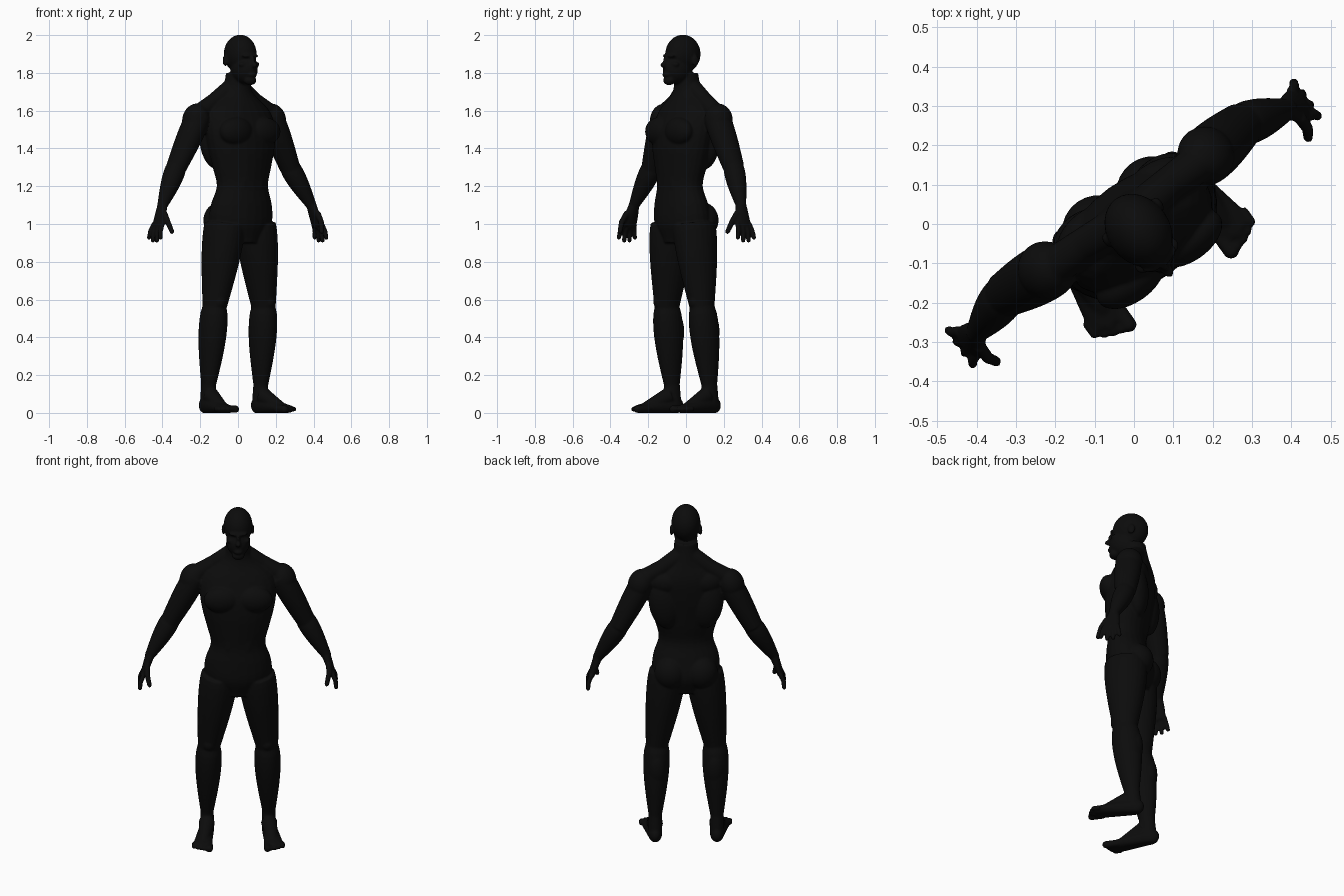
import bpy, bmesh, math
from mathutils import Vector, Matrix

cube = bpy.data.objects.get("Cube")
if cube:
    bpy.data.objects.remove(cube, do_unlink=True)

X, Y, Z = Vector((1, 0, 0)), Vector((0, 1, 0)), Vector((0, 0, 1))
SIDES = 24
bm = bmesh.new()


def mix(a, b, t):
    return a + (b - a) * t


def sample(values, t):
    """Smooth curve through evenly spaced values, t counted in steps."""
    last = len(values) - 1
    i = min(int(t), last - 1)
    f = t - i
    before, a, b, after = (values[min(max(k, 0), last)] for k in range(i - 1, i + 3))
    slope_a, slope_b = (b - before) / 2, (after - a) / 2
    ease = f * f * (3 - 2 * f)
    return mix(a, b, ease) + f * (1 - f) * (slope_a * (1 - f) - slope_b * f)


def loft(ellipses):
    """Closed skin over ellipses given as centre and two radius vectors."""
    rings = []
    for center, a, b in ellipses:
        angles = (math.tau * k / SIDES for k in range(SIDES))
        rings.append([bm.verts.new(center + a * math.cos(w) + b * math.sin(w))
                      for w in angles])
    for low, high in zip(rings, rings[1:]):
        for k in range(SIDES):
            bm.faces.new((low[k - 1], low[k], high[k], high[k - 1]))
    bm.faces.new(rings[0][::-1])
    bm.faces.new(rings[-1])


def blob(center, radii, tilt=0):
    """Ellipsoid for a muscle, joint or facial feature."""
    matrix = (Matrix.Translation(center) @ Matrix.Rotation(tilt, 4, 'Y')
              @ Matrix.Diagonal((*radii, 1)))
    bmesh.ops.create_uvsphere(bm, u_segments=SIDES, v_segments=16, radius=1, matrix=matrix)


def limb(start, end, r_start, r_end, bulge=0, flat=(1, 1), ref=Y, steps=12):
    """Tapered segment, swollen towards its start, with a rounded end."""
    start, end = Vector(start), Vector(end)
    along = (end - start).normalized()
    a = ref.cross(along).normalized()
    b = along.cross(a)
    ellipses = []
    for k in range(steps + 1):
        t = k / steps
        r = mix(r_start, r_end, t) + bulge * math.sin(math.pi * t ** .7)
        ellipses.append((start.lerp(end, t), a * r, b * r * mix(*flat, t)))
    loft(ellipses)
    blob(end, [r_end * min(1, flat[1])] * 3)


# Arm and palm
shoulder, elbow = (.23, .03, 1.58), (.37, .045, 1.3)
wrist, knuckles = (.485, .01, 1.1), (.52, 0, .99)
limb(shoulder, elbow, .062, .053, .008, (1.1, 1.1))
limb(elbow, wrist, .053, .028, .009)
limb(wrist, knuckles, .025, .018, 0, (1.2, 2.7))

# Fingers and thumb
for i in range(4):
    base = Vector((.52, .025 * i - .036, 1))
    tip = Vector((.54, .035 * i - .05, .91 + .008 * (i - 1.5) ** 2))
    middle = base.lerp(tip, .5) + X * .006
    limb(base, middle, .013, .013)
    limb(middle, tip, .013, .012)
limb((.5, -.025, 1.06), (.5, -.06, 1.01), .016, .015)
limb((.5, -.06, 1.01), (.488, -.08, .96), .015, .013)

# Leg
hip, knee, ankle, heel = (.1, -.02, 1), (.16, -.01, .56), (.17, .03, .15), (.17, .04, .04)
limb(hip, knee, .102, .062, .012, (1.15, 1.1))
limb(knee, ankle, .062, .037, .018, (1.1, 1.2))
limb(ankle, heel, .037, .038, 0, (1.2, 1.2))
blob((.16, -.06, .59), (.035, .03, .04))
blob((.16, .05, .43), (.05, .04, .1))

# Foot and toes
blob(heel, (.038, .06, .05))
limb(heel, (.2, -.17, .02), .04, .054, 0, (1.2, .4), Z)
limb((.17, .01, .09), (.19, -.12, .03), .045, .03)
for i in range(5):
    r = .013 if i else .02
    root = Vector((.16 + .021 * i, -.13, .02))
    limb(root, root + Y * (.002 * i * i - .07), r, r, ref=Z)

# Shoulder, chest, back, belly and seat muscles
limb((.03, .02, 1.72), (.13, .03, 1.65), .05, .045)
limb((.13, .03, 1.65), (.24, .03, 1.58), .045, .05)
blob((.25, .035, 1.555), (.07, .075, .085), -.35)
blob((.09, -.11, 1.49), (.1, .058, .075))
blob((.12, .05, 1.44), (.085, .06, .15), .15)
blob((.1, .045, 1.57), (.1, .06, .07))
blob((.045, -.1, 1.23), (.045, .04, .15))
blob((.085, .045, 1.02), (.09, .085, .095))

# Ear and cheekbone
blob((.08, .005, 1.865), (.01, .02, .03))
blob((.04, -.1, 1.845), (.025, .02, .015))

# Mirror everything made so far to the other side
copy = bmesh.ops.duplicate(bm, geom=bm.verts[:] + bm.edges[:] + bm.faces[:])
for item in copy["geom"]:
    if isinstance(item, bmesh.types.BMVert):
        item.co.x = -item.co.x

# Torso and neck, one entry for every tenth of a unit upwards from the crotch
widths = [.1, .18, .18, .15, .172, .197, .21, .19, .085, .064]
depths = [.1, .13, .12, .103, .115, .126, .128, .11, .075, .065]
shifts = [-.02, -.02, -.03, -.04, -.035, -.03, -.02, 0, .01, 0]
trunk = []
for k in range(4 * len(widths) - 3):
    t = k / 4
    trunk.append((Y * sample(shifts, t) + Z * (.9 + t / 10),
                  X * sample(widths, t), Y * sample(depths, t)))
loft(trunk)

# Skull, jaw, chin, mouth, brow and nose
blob((0, -.02, 1.9), (.08, .1, .102))
blob((0, -.055, 1.82), (.066, .085, .08))
blob((0, -.11, 1.76), (.035, .03, .025))
blob((0, -.13, 1.79), (.026, .018, .013))
blob((0, -.11, 1.89), (.052, .022, .012))
blob((0, -.14, 1.842), (.015, .026, .016))
blob((0, -.13, 1.862), (.01, .018, .03))

# Flatten the soles and turn the figure to its three-quarter stance
for v in bm.verts:
    v.co.z = max(v.co.z, 0)
bmesh.ops.recalc_face_normals(bm, faces=bm.faces)
bmesh.ops.rotate(bm, verts=bm.verts, cent=(0, 0, 0),
                 matrix=Matrix.Rotation(math.radians(35.7), 3, 'Z'))
mesh = bpy.data.meshes.new("body")
bm.to_mesh(mesh)
bm.free()
body = bpy.data.objects.new("body", mesh)
bpy.context.collection.objects.link(body)

# Fuse the parts into one smooth skin
fuse = body.modifiers.new("fuse", 'REMESH')
fuse.mode = 'VOXEL'
fuse.voxel_size = .006
fuse.use_smooth_shade = True
soften = body.modifiers.new("soften", 'SMOOTH')
soften.factor = .5
soften.iterations = 4

# Near-black skin
skin = bpy.data.materials.new("near_black")
skin.use_nodes = True
color = (.0035, .0035, .0035, 1)
skin.diffuse_color = color
skin.node_tree.nodes["Principled BSDF"].inputs["Base Color"].default_value = color
mesh.materials.append(skin)
